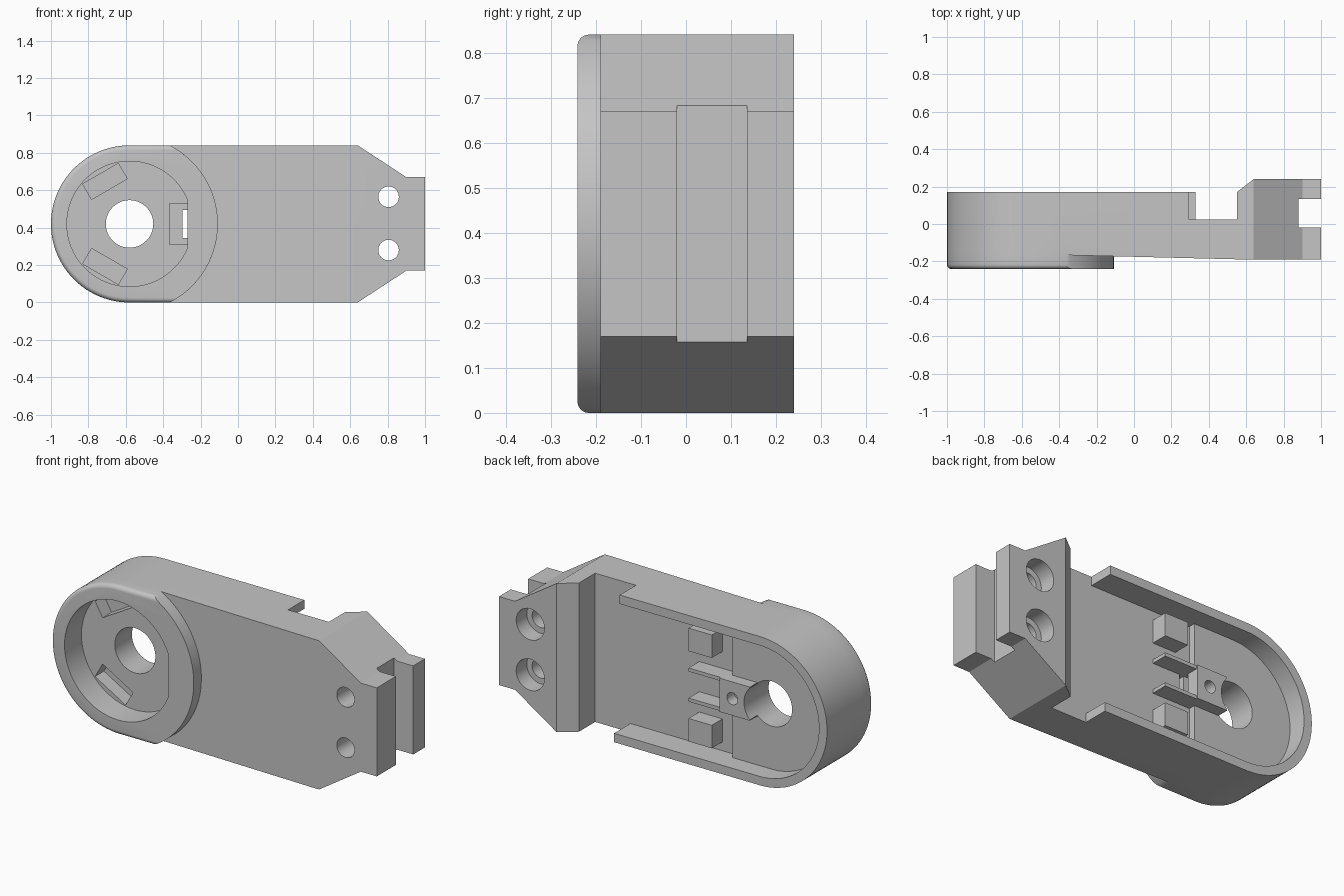
import bpy, bmesh
from math import cos, sin, radians, acos, degrees, sqrt, pi
from mathutils import Matrix, Vector

cube = bpy.data.objects.get("Cube")
if cube:
    bpy.data.objects.remove(cube, do_unlink=True)

grey = bpy.data.materials.new("plain_grey")
grey.use_nodes = True
colour = (0.56, 0.56, 0.56, 1)
grey.diffuse_color = colour
grey.node_tree.nodes["Principled BSDF"].inputs["Base Color"].default_value = colour

CX, CZ, R = -0.58, 0.42, 0.42    # axis of the round end and its radius


def arc(cx, cz, r, start, end, n):
    return [(cx + r * cos(radians(start + (end - start) * i / n)),
             cz + r * sin(radians(start + (end - start) * i / n))) for i in range(n + 1)]


def loft(name, layers, axis="y"):
    """Skin a stack of (depth, outline) layers: xz outlines along y, or xy along z."""
    bm = bmesh.new()
    place = (lambda u, v, d: (u, d, v)) if axis == "y" else (lambda u, v, d: (u, v, d))
    rings = [[bm.verts.new(place(u, v, d)) for u, v in outline] for d, outline in layers]
    bm.faces.new(rings[0])
    bm.faces.new(rings[-1][::-1])
    n = len(rings[0])
    for low, high in zip(rings, rings[1:]):
        for i in range(n):
            j = (i + 1) % n
            bm.faces.new((low[j], low[i], high[i], high[j]))
    bmesh.ops.recalc_face_normals(bm, faces=bm.faces)
    mesh = bpy.data.meshes.new(name)
    bm.to_mesh(mesh)
    bm.free()
    mesh.materials.append(grey)
    obj = bpy.data.objects.new(name, mesh)
    bpy.context.collection.objects.link(obj)
    return obj


def prism(name, outline, low, high, axis="y"):
    return loft(name, [(low, outline), (high, outline)], axis)


def box(name, x0, x1, y0, y1, z0, z1):
    return prism(name, [(x0, z0), (x1, z0), (x1, z1), (x0, z1)], y0, y1)


def cylinder(name, x, z, r, y0, y1, n=48):
    return prism(name, arc(x, z, r, 0, 360, n)[:-1], y0, y1)


def combine(target, other, operation="DIFFERENCE"):
    mod = target.modifiers.new(other.name, "BOOLEAN")
    mod.object, mod.operation, mod.solver = other, operation, "EXACT"
    graph = bpy.context.evaluated_depsgraph_get()
    graph.update()
    result = bpy.data.meshes.new_from_object(target.evaluated_get(graph))
    target.modifiers.clear()
    target.data = result
    bpy.data.objects.remove(other, do_unlink=True)


# Main arm: plan profile with forked end, trimmed to the front silhouette
plan = [(-1.1, -0.148), (0.6, -0.19), (1, -0.19), (1, -0.02), (0.88, -0.02),
        (0.88, 0.135), (1, 0.135), (1, 0.24), (0.64, 0.24), (0.55, 0.17), (-1.1, 0.17)]
silhouette = arc(CX, CZ, R, 90, 270, 48) + [
    (0.64, 0), (0.9, 0.17), (1.05, 0.17), (1.05, 0.67), (0.9, 0.67), (0.64, 0.84)]
arm = prism("bracket_arm", plan, -0.1, 0.94, axis="z")
combine(arm, prism("silhouette", silhouette, -0.4, 0.4), "INTERSECT")


# Round boss on the front: soft outer edge, crisp arc towards the arm
def boss_outline(inset):
    r, big = R - inset, 0.472
    a = degrees(acos(sqrt(big ** 2 - r ** 2) / big))
    return arc(CX, CZ, r, 90, 270, 48) + arc(CX, CZ, big, -a, a, 40)


soft, front = 0.025, -0.241
layers = [(front + soft * (1 - cos(t)), boss_outline(soft * (1 - sin(t))))
          for t in (i * pi / 12 for i in range(7))]
combine(arm, loft("boss", layers + [(-0.05, boss_outline(0))]), "UNION")

# Open back: shallow at the round end, deep along the arm, with side rims
rim = 0.05
inner = R - rim
shallow = arc(CX, CZ, inner, 90, 270, 48) + [(-0.3, rim), (-0.3, 0.84 - rim)]
combine(arm, prism("shallow_recess", shallow, 0.063, 0.4))
combine(arm, box("deep_recess", -0.335, 0.55, 0.025, 0.4, rim, 0.84 - rim))
combine(arm, box("upper_gap", 0.295, 0.55, 0.025, 0.4, 0.7, 0.9))
combine(arm, box("lower_gap", 0.33, 0.55, 0.025, 0.4, -0.1, 0.2))

# Front socket: circle with one flat, three lug recesses and a bore
flat = 0.31
pocket_r = 0.335
b = degrees(acos(flat / pocket_r))
combine(arm, prism("socket", arc(CX, CZ, pocket_r, b, 360 - b, 60), -0.4, -0.09))
for i in range(3):
    turn = Matrix.Rotation(radians(120 * i), 2)
    corners = [turn @ Vector(p) for p in ((0.215, -0.11), (flat, -0.11),
                                          (flat, 0.11), (0.215, 0.11))]
    combine(arm, prism("lug_recess", [(CX + p.x, CZ + p.y) for p in corners],
                       -0.15, -0.01))
combine(arm, cylinder("bore", CX, CZ, 0.127, -0.4, 0.4))
combine(arm, box("window", -0.298, -0.271, -0.06, 0.3, 0.345, 0.495))

# Counterbored bolt holes through the fork
for z in (0.28, 0.565):
    combine(arm, cylinder("bolt_hole", 0.805, z, 0.055, -0.4, 0.4, 32))
    combine(arm, cylinder("counterbore", 0.805, z, 0.088, 0.145, 0.4, 32))

# Latch tongue with a pin hole, in the back
tongue = box("latch_tongue", -0.49, -0.3, 0.055, 0.13, 0.325, 0.515)
combine(tongue, cylinder("bore_clearance", CX, CZ, 0.127, 0, 0.3))
combine(tongue, cylinder("pin_hole", -0.38, CZ, 0.034, 0, 0.3, 24))

# Guide ribs and square posts, mirrored about the middle height
for side, word in ((1, "upper"), (-1, "lower")):
    def span(near, far):
        return sorted((CZ + side * near, CZ + side * far))
    box(word + "_rib", -0.34, -0.1, 0.015, 0.12, *span(0.075, 0.095))
    box(word + "_post", -0.245, -0.1, 0.015, 0.12, *span(0.19, 0.32))

# Smooth the curved walls while keeping the edges crisp
for obj in bpy.context.collection.objects:
    if obj.type == "MESH" and grey.name in obj.data.materials:
        bpy.ops.object.select_all(action="DESELECT")
        obj.select_set(True)
        bpy.context.view_layer.objects.active = obj
        bpy.ops.object.shade_smooth_by_angle(angle=radians(30))
